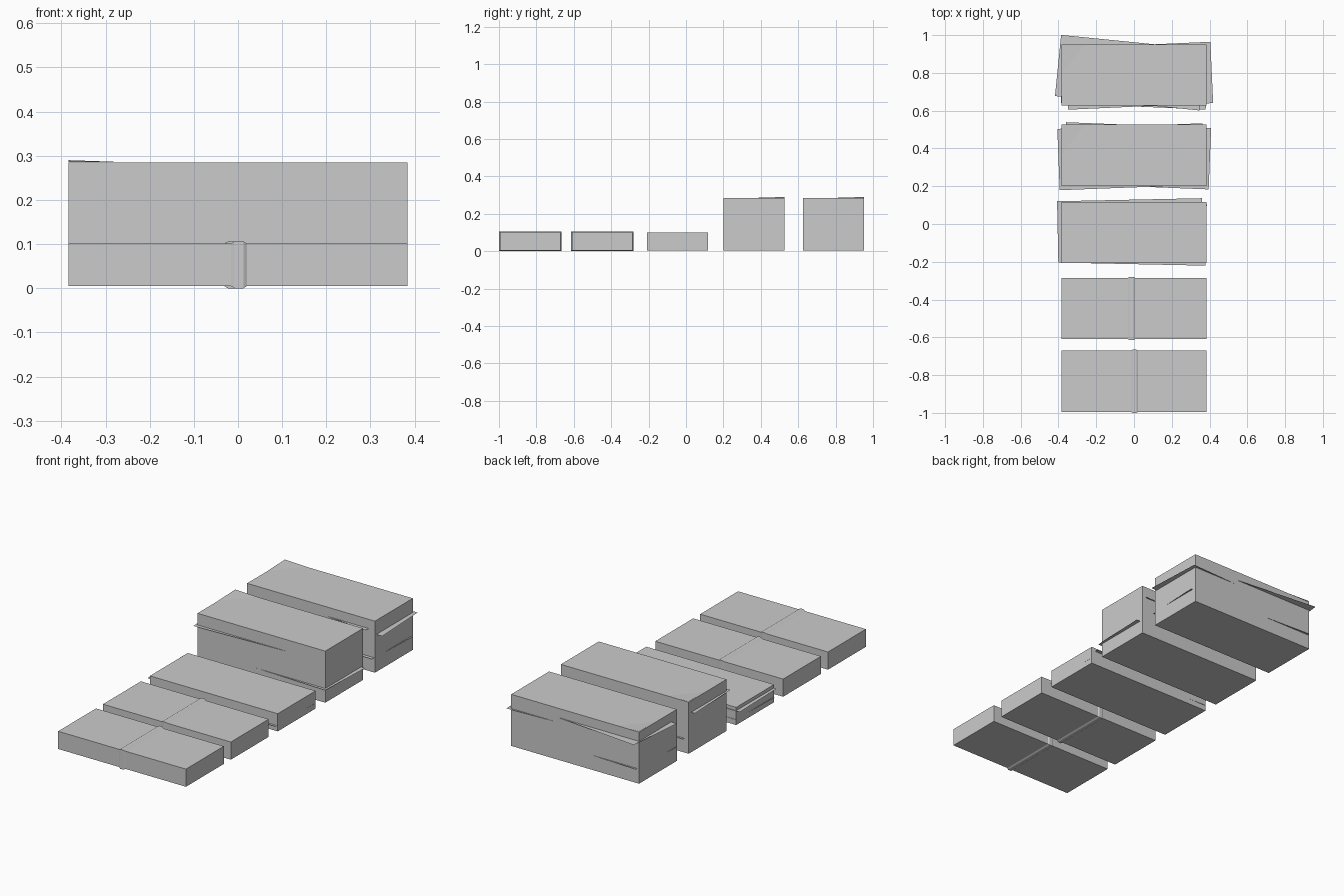
import bpy, math
from mathutils import Matrix, Vector

if "Cube" in bpy.data.objects:
    bpy.data.objects.remove(bpy.data.objects["Cube"])

L, D, Z0 = 0.768, 0.325, 0.005   # bundle length, depth, underside height
LOW, TALL = 0.101, 0.285


def make(name, verts, faces):
    me = bpy.data.meshes.new(name)
    me.from_pydata(verts, [], faces)
    me.update()
    ob = bpy.data.objects.new(name, me)
    bpy.context.collection.objects.link(ob)
    return ob


def bundle(name, cy, top):
    bpy.ops.mesh.primitive_cube_add(size=1, location=(0, cy, (Z0 + top) / 2))
    ob = bpy.context.object
    ob.name = name
    ob.scale = (L, D, top - Z0)


def band(name, cx, cy):
    # paper strap: four rings around the bundle, raised in the middle
    rings = [(-0.018, 0.0002), (-0.010, 0.005), (0.010, 0.005), (0.018, 0.0002)]
    verts, faces = [], []
    for dx, off in rings:
        h = D / 2 + off
        for y, z in ((-h, Z0 - off), (h, Z0 - off), (h, LOW + off), (-h, LOW + off)):
            verts.append((cx + dx, cy + y, z))
    for i in range(3):
        for j in range(4):
            k = (j + 1) % 4
            faces.append((i * 4 + j, i * 4 + k, i * 4 + 4 + k, i * 4 + 4 + j))
    make(name, verts, faces)


def sheet(name, cx, cy, z, deg):
    # single loose sheet, slightly turned so its corners stick out
    m = Matrix.Translation((cx, cy, z)) @ Matrix.Rotation(math.radians(deg), 4, 'Z')
    make(name, [m @ Vector((sx * L / 2, sy * D / 2, 0))
                for sx, sy in ((-1, -1), (1, -1), (1, 1), (-1, 1))], [(0, 1, 2, 3)])


def curl(name, cy):
    # lifted corner of the top sheet
    x, y = -L / 2, cy + D / 2
    make(name, [(x, y, TALL + 0.005), (x, y - 0.15, TALL + 0.0005), (x + 0.13, y, TALL + 0.0005)],
         [(0, 1, 2)])


# two strapped bundles
for i, (cy, bx) in enumerate(((-0.8325, 0.002), (-0.4475, -0.013))):
    bundle(f"strapped_bundle_{i + 1}", cy, LOW)
    band(f"paper_band_{i + 1}", bx, cy)

# loose low bundle and two tall bundles
bundle("loose_bundle", -0.045, LOW)
for i, cy in enumerate((0.363, 0.789)):
    bundle(f"tall_bundle_{i + 1}", cy, TALL)
    curl(f"curled_corner_{i + 1}", cy)

# protruding sheets: x, y, z, turn in degrees
for i, s in enumerate((
        (-0.020, -0.034, 0.083, 1.2), (-0.002, -0.050, 0.035, -1.2),
        (-0.016, 0.356, 0.222, 2.2), (0.018, 0.361, 0.082, -2.3),
        (-0.020, 0.801, 0.235, -5.7), (0.028, 0.785, 0.208, 2.6),
        (0.003, 0.785, 0.085, -2.5))):
    sheet(f"loose_sheet_{i + 1}", *s)
